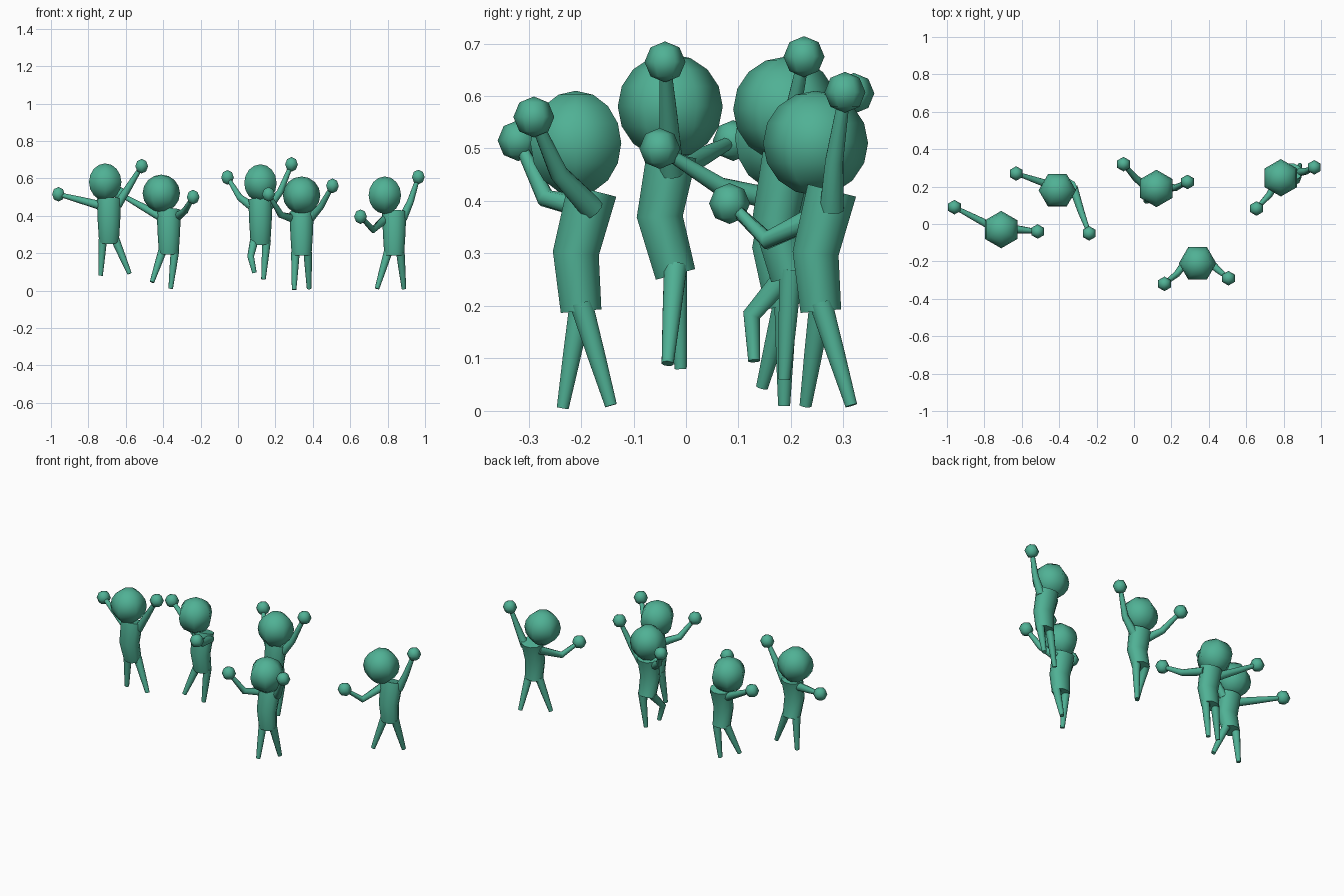
import bpy, bmesh, math
from mathutils import Matrix, Vector

cube = bpy.data.objects.get("Cube")
if cube:
    bpy.data.objects.remove(cube)

green = bpy.data.materials.new("sea_green")
green.use_nodes = True
colour = (.08, .44, .3, 1)
green.diffuse_color = colour
green.node_tree.nodes["Principled BSDF"].inputs["Base Color"].default_value = colour


def finish(name, bm):
    """Turn a bmesh into a smooth-shaded green object."""
    bmesh.ops.recalc_face_normals(bm, faces=bm.faces)
    mesh = bpy.data.meshes.new(name)
    bm.to_mesh(mesh)
    bm.free()
    mesh.materials.append(green)
    obj = bpy.data.objects.new(name, mesh)
    bpy.context.collection.objects.link(obj)
    bpy.ops.object.select_all(action="DESELECT")
    obj.select_set(True)
    bpy.context.view_layer.objects.active = obj
    bpy.ops.object.shade_smooth_by_angle(angle=math.radians(62))


def ball(name, centre, radius, rings, turn):
    """Six-sided low-poly ball, turned about its upright axis."""
    bm = bmesh.new()
    place = Matrix.Translation(centre) @ Matrix.Rotation(math.radians(turn), 4, "Z")
    bmesh.ops.create_uvsphere(bm, u_segments=6, v_segments=rings,
                              radius=radius, matrix=place)
    finish(name, bm)


def tube(name, start, middle, end, radii, flatness=1, sides=10):
    """Capped, bent and tapered tube through three points."""
    tangents = (middle - start, end - start, end - middle)
    bm = bmesh.new()
    loops = []
    for point, tangent, radius in zip((start, middle, end), tangents, radii):
        along = tangent.normalized()
        guide = Vector((1, 0, 0)) if abs(along.x) < .8 else Vector((0, 0, 1))
        deep = along.cross(guide).normalized()
        across = deep.cross(along)
        loop = []
        for k in range(sides):
            angle = math.tau * k / sides
            offset = across * math.cos(angle) + deep * flatness * math.sin(angle)
            loop.append(bm.verts.new(point + offset * radius))
        loops.append(loop)
    for low, high in zip(loops, loops[1:]):
        for k in range(sides):
            n = (k + 1) % sides
            bm.faces.new((low[k], low[n], high[n], high[k]))
    bm.faces.new(loops[0])
    bm.faces.new(loops[-1])
    finish(name, bm)


def figure(label, hip, tilt, bend, hands, sags, feet, turn=0, knee_bend=0):
    """One person; tilt shifts the head sideways, bend arches the torso."""
    hip = Vector(hip)
    top_y = .035 - 1.4 * bend
    ball(label + "_head", hip + Vector((tilt, -.01, .32)), .1, 8, turn)

    # Torso, wider at the shoulders
    waist = hip + Vector((0, -bend, .11))
    neck = hip + Vector((0, top_y, .23))
    tube(label + "_torso", hip, waist, neck, (.053, .06, .065), flatness=.77)

    # Arms and legs, the right side first
    sides = zip(("right", "left"), (-1, 1), hands, sags, feet)
    for side, sign, hand, sag, foot in sides:
        hand, foot = Vector(hand), Vector(foot)
        shoulder = hip + Vector((sign * .045, top_y, .195))
        elbow = (shoulder + hand) / 2 - Vector((0, sag * .4, sag))
        tube(f"{label}_{side}_arm", shoulder, elbow, hand, (.024, .018, .011))
        ball(f"{label}_{side}_hand", hand, .039, 4, 0)

        socket = hip + Vector((sign * .033, 0, .015))
        bent = knee_bend if side == "right" else 0
        knee = (socket + foot) / 2 - Vector((bent / 2, bent, 0))
        tube(f"{label}_{side}_leg", socket, knee, foot, (.023, .018, .012))


# Five cheering people
figure("first", hip=(-.69, -.02, .26), tilt=-.02, bend=.03,
       hands=[(-.96, .09, .515), (-.515, -.04, .665)], sags=(0, 0),
       feet=[(-.735, -.01, .08), (-.58, -.035, .09)])

figure("second", hip=(-.37, .19, .2), tilt=-.04, bend=.02, turn=30,
       hands=[(-.63, .27, .515), (-.24, -.05, .5)], sags=(0, .02),
       feet=[(-.46, .145, .045), (-.36, .187, .01)])

figure("third", hip=(.12, .2, .255), tilt=0, bend=.03, knee_bend=.04,
       hands=[(-.056, .32, .605), (.286, .225, .675)], sags=(.03, .035),
       feet=[(.088, .13, .095), (.136, .187, .06)])

figure("fourth", hip=(.34, -.2, .19), tilt=0, bend=.01, turn=30,
       hands=[(.163, -.32, .515), (.505, -.29, .56)], sags=(.045, .02),
       feet=[(.3, -.235, .005), (.38, -.143, .01)])

figure("fifth", hip=(.835, .257, .19), tilt=-.05, bend=.01,
       hands=[(.655, .083, .395), (.964, .303, .607)], sags=(.065, .02),
       feet=[(.743, .228, .01), (.887, .315, .01)])
